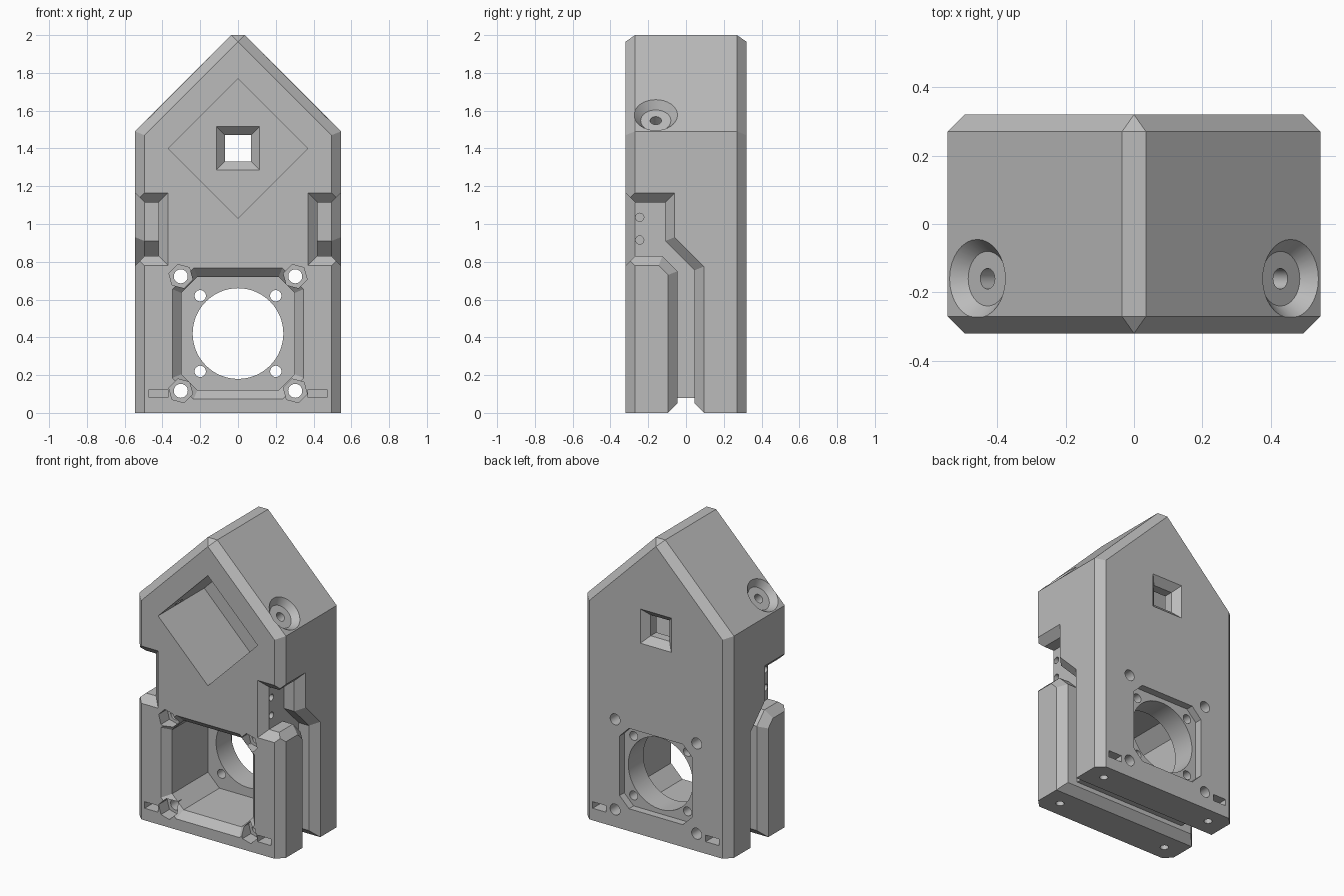
import bpy, bmesh, math
from mathutils import Vector

old = bpy.data.objects.get("Cube")
if old:
    bpy.data.objects.remove(old, do_unlink=True)

grey = bpy.data.materials.new("light_grey")
grey.use_nodes = True
grey.diffuse_color = (0.5, 0.5, 0.5, 1)
grey.node_tree.nodes["Principled BSDF"].inputs["Base Color"].default_value = (0.5, 0.5, 0.5, 1)


def make(name, bm):
    bmesh.ops.recalc_face_normals(bm, faces=bm.faces)
    mesh = bpy.data.meshes.new(name)
    bm.to_mesh(mesh)
    bm.free()
    mesh.materials.append(grey)
    ob = bpy.data.objects.new(name, mesh)
    bpy.context.scene.collection.objects.link(ob)
    return ob


def hull(name, points):
    bm = bmesh.new()
    for p in points:
        bm.verts.new(p)
    bmesh.ops.remove_doubles(bm, verts=bm.verts, dist=1e-5)
    bmesh.ops.convex_hull(bm, input=bm.verts)
    bmesh.ops.dissolve_limit(bm, angle_limit=0.01, verts=bm.verts, edges=bm.edges)
    return make(name, bm)


def loft(name, rings):
    bm = bmesh.new()
    loops = [[bm.verts.new(p) for p in ring] for ring in rings]
    for a, b in zip(loops, loops[1:]):
        for i in range(len(a)):
            j = (i + 1) % len(a)
            bm.faces.new((a[i], a[j], b[j], b[i]))
    bm.faces.new(loops[0])
    bm.faces.new(loops[-1])
    return make(name, bm)


cutters = []


def cut(name, rings):
    cutters.append(loft(name + "_cutter", rings))


def circle(center, axis, r, n=32, turn=0.0):
    q = Vector(axis).to_track_quat('Z', 'Y')
    angles = [turn + math.tau * i / n for i in range(n)]
    return [Vector(center) + q @ Vector((r * math.cos(a), r * math.sin(a), 0)) for a in angles]


def rect(x, z, hx, hz, y):
    return [(x + i * hx, y, z + j * hz) for i, j in ((-1, -1), (1, -1), (1, 1), (-1, 1))]


def octagon(z, h, c, y):
    k = h - c
    corners = ((-k, -h), (k, -h), (h, -k), (h, k), (k, h), (-k, h), (-h, k), (-h, -k))
    return [(a, y, z + b) for a, b in corners]


# Gabled body with chamfered front and back edges
outline = [(0.545, 0), (0.545, 1.49), (0.035, 2.0)]
inset = [(0.495, 0), (0.495, 1.47), (0, 1.965)]
points = []
for s in (-1, 1):
    for t in (-1, 1):
        points += [(s * x, t * 0.27, z) for x, z in outline]
        points += [(s * x, t * 0.32, z) for x, z in inset]
body = hull("housing_body", points)

FAN_Z = 0.42
Y = (0, 1, 0)

# Diamond chamber and its flared back window
cut("diamond_chamber", [circle((0, y, 1.4), Y, 0.37, 4) for y in (-0.5, 0.17)])
cut("window", [rect(0, 1.4, h, h, y) for y, h in
               ((0.12, 0.165), (0.215, 0.07), (0.275, 0.07), (0.37, 0.165))])

# Fan chamber, air hole and back recess
cut("fan_chamber", [octagon(FAN_Z, 0.395, 0.14, -0.37), octagon(FAN_Z, 0.3, 0.085, -0.27),
                    octagon(FAN_Z, 0.3, 0.085, 0.11)])
cut("air_hole", [circle((0, y, FAN_Z), Y, 0.24, 64) for y in (0.05, 0.3)])
cut("back_recess", [octagon(FAN_Z, 0.27, 0.07, y) for y in (0.27, 0.4)])

# Slot along the underside
slot = [(-0.045, 0.08), (0.045, 0.08), (0.045, 0.05), (0.145, -0.05), (-0.145, -0.05), (-0.045, 0.05)]
cut("bottom_slot", [[(x, y, z) for y, z in slot] for x in (-0.8, 0.8)])

# Cable channel outlines in the side walls (y, z)
channel = [(-0.6, 1.115), (-0.11, 1.115), (-0.11, 0.91), (0.045, 0.755), (0.045, -0.1),
           (-0.045, -0.1), (-0.045, 0.75), (-0.125, 0.83), (-0.6, 0.83)]
flare = [(-0.6, 1.165), (-0.06, 1.165), (-0.06, 0.93), (0.095, 0.775), (0.095, -0.1),
         (-0.095, -0.1), (-0.095, 0.73), (-0.145, 0.78), (-0.6, 0.78)]
wide = [(2 * b[0] - a[0], 2 * b[1] - a[1]) for a, b in zip(channel, flare)]

for s in (-1, 1):
    # Side channel with chamfered rim, and its chamfered front mouth
    cut("channel", [[(s * x, y, z) for y, z in ring] for x, ring in
                    ((0.42, channel), (0.495, channel), (0.595, wide))])
    cut("channel_mouth", [rect(s * 0.71, 0.9725, 0.39, 0.2425, -0.37),
                          rect(s * 0.71, 0.9725, 0.29, 0.1425, -0.27)])
    # Small holes in the channel floor
    for z in (0.915, 1.035):
        cut("side_hole", [circle((s * x, -0.245, z), (1, 0, 0), 0.022, 16) for x in (0.34, 0.45)])
    # Countersunk roof screw holes
    n = Vector((s, 0, 1)).normalized()
    c = Vector((s * 0.458, -0.16, 1.577))
    cut("roof_screw", [circle(c + n * d, n, r) for d, r in
                       ((0.03, 0.14), (-0.042, 0.08), (-0.042, 0.03), (-0.2, 0.03))])
    for t in (-1, 1):
        # Corner screw holes with hex nut pockets, and fan screw holes
        z = FAN_Z + t * 0.303
        cut("corner_screw", [circle((s * 0.303, y, z), Y, 0.037) for y in (-0.5, 0.5)])
        cut("hex_pocket", [circle((s * 0.303, y, z), Y, 0.065, 6, 0.26) for y in (-0.5, -0.23)])
        cut("fan_screw", [circle((s * 0.2, y, FAN_Z + t * 0.2), Y, 0.03, 24) for y in (0.05, 0.4)])
        # Nut slots on front and back, with screw holes from below
        cut("nut_slot", [rect(s * 0.42, 0.103, 0.05, 0.022, t * y) for y in (0.15, 0.4)])
        cut("bottom_screw", [circle((s * 0.42, t * 0.21, z), (0, 0, 1), 0.026, 20) for z in (-0.1, 0.1)])

# Carve every cutter out of the body
for c in cutters:
    mod = body.modifiers.new(c.name, 'BOOLEAN')
    mod.operation = 'DIFFERENCE'
    mod.solver = 'EXACT'
    mod.object = c
bpy.context.view_layer.update()
carved = bpy.data.meshes.new_from_object(body.evaluated_get(bpy.context.evaluated_depsgraph_get()))
body.modifiers.clear()
body.data = carved
carved.materials.clear()
carved.materials.append(grey)
for p in carved.polygons:
    p.material_index = 0
for c in cutters:
    bpy.data.objects.remove(c, do_unlink=True)

# Smooth round bores, crisp edges elsewhere
bpy.ops.object.select_all(action='DESELECT')
body.select_set(True)
bpy.context.view_layer.objects.active = body
bpy.ops.object.shade_smooth_by_angle(angle=math.radians(25))
